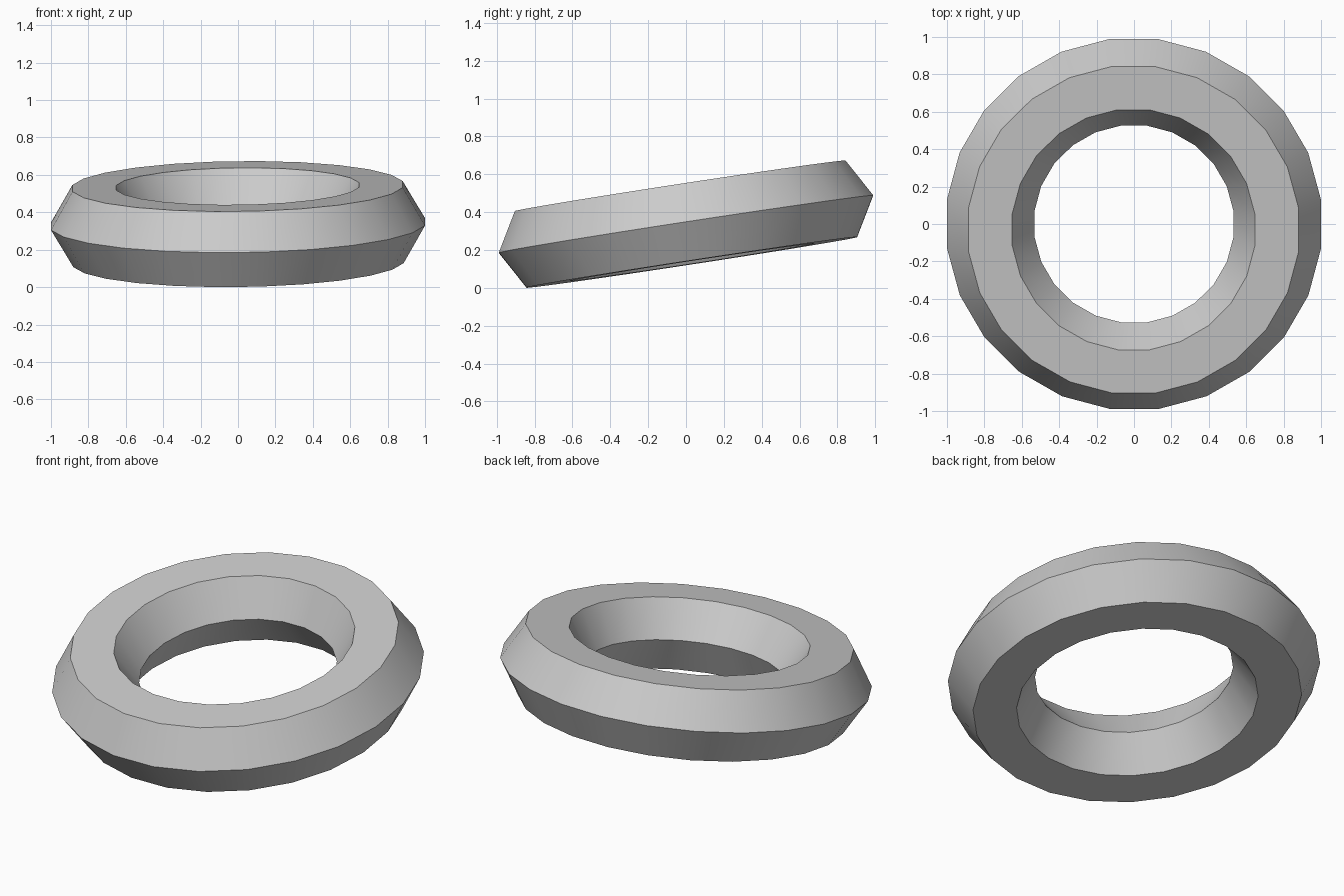
import bpy
import math
from mathutils import Euler, Matrix

SIDES = 24

cube = bpy.data.objects.get("Cube")
if cube:
    bpy.data.objects.remove(cube, do_unlink=True)

# Plain grey material
grey = bpy.data.materials.new("plain grey")
grey.use_nodes = True
color = (0.6, 0.6, 0.6, 1.0)
grey.diffuse_color = color
grey.node_tree.nodes["Principled BSDF"].inputs["Base Color"].default_value = color

# Ring with a hexagonal cross-section
bpy.ops.mesh.primitive_torus_add(
    major_segments=SIDES, minor_segments=6,
    major_radius=0.7726, minor_radius=0.236)
ring = bpy.context.object
ring.name = "hexagonal_ring"
ring.data.name = "hexagonal_ring"
ring.data.materials.append(grey)

# Turn flats to the axes, then tilt the back and left side up
turn = Matrix.Rotation(math.pi / SIDES, 4, "Z")
tilt = Euler((math.radians(8.7), math.radians(-0.7), 0)).to_matrix().to_4x4()
ring.data.transform(tilt @ turn)

# Rest the ring on the ground
lowest = min(v.co.z for v in ring.data.vertices)
ring.data.transform(Matrix.Translation((0, 0, -lowest)))

# Smooth around the ring, crisp along the hexagon corners
bpy.ops.object.shade_smooth_by_angle(angle=math.radians(30))
